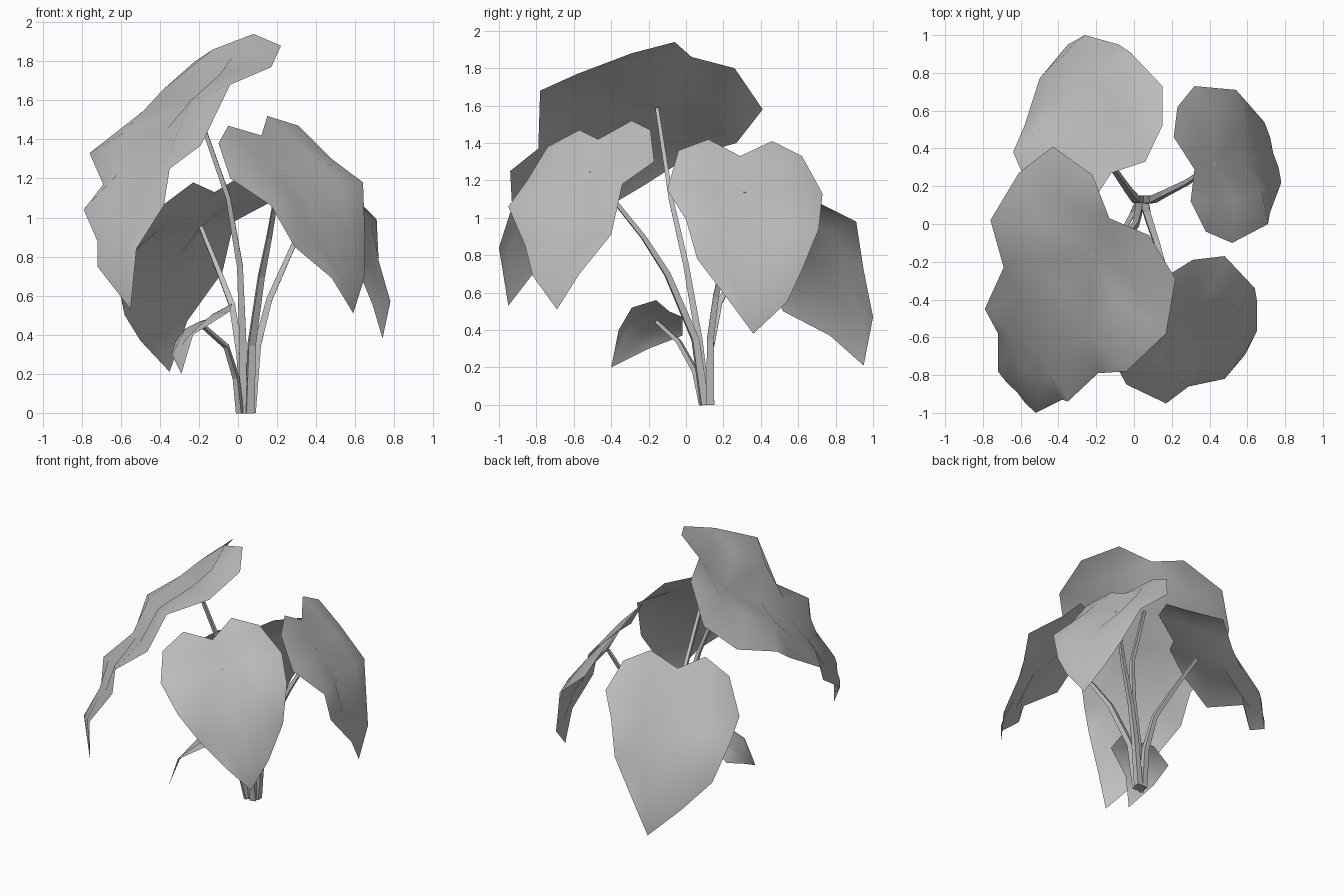
import bpy
import bmesh
from math import pi
from mathutils import Vector

default_cube = bpy.data.objects.get("Cube")
if default_cube:
    bpy.data.objects.remove(default_cube, do_unlink=True)

# One plain grey for the whole plant
GREY = (0.52, 0.52, 0.52, 1.0)
plant_grey = bpy.data.materials.new("plant_grey")
plant_grey.use_nodes = True
plant_grey.diffuse_color = GREY
plant_grey.node_tree.nodes["Principled BSDF"].inputs["Base Color"].default_value = GREY

# Puff of each half blade, as a share of its width, from the stalk joint to the tip
LOBE_PUFF = 0.08
BLADE_PUFF = (0.16, 0.1, 0.05)


def select_only(obj):
    bpy.ops.object.select_all(action="DESELECT")
    obj.select_set(True)
    bpy.context.view_layer.objects.active = obj


def heart_leaf(name, notch, tip, left_edge, right_edge):
    """Heart-shaped sheet: two puffed halves meeting in a valley along the midrib."""
    bm = bmesh.new()
    notch_vert, tip_vert = bm.verts.new(notch), bm.verts.new(tip)
    left_edge = [Vector(p) for p in left_edge]
    right_edge = [Vector(p) for p in right_edge]
    hub = 2 if len(left_edge) > 5 else 1

    # Midrib halfway between the rims, evened out along its length
    centres = [(a + b) / 2 for a, b in zip(left_edge, right_edge)][hub:]
    spine = centres[:]
    for i in range(1, len(centres) - 1):
        spine[i] = centres[i].lerp((centres[i - 1] + centres[i + 1]) / 2, 0.6)
    midrib = [bm.verts.new(c) for c in spine]

    # Direction of the upper side
    up = (left_edge[hub] - right_edge[hub]).cross(notch_vert.co - tip_vert.co).normalized()
    if up.z < 0:
        up.negate()

    for edge in (left_edge, right_edge):
        rim = [bm.verts.new(p) for p in edge]
        outer = rim[hub:]
        inner = []
        for i, (c, r) in enumerate(zip(midrib, outer)):
            puff = BLADE_PUFF[min(i, len(BLADE_PUFF) - 1)] * (c.co - r.co).length
            inner.append(bm.verts.new((c.co + r.co) / 2 + up * puff))
        # Lobe beside the notch, fanned around its own centre
        ring = [notch_vert, *rim[:hub + 1], inner[0], midrib[0]]
        middle = sum((v.co for v in ring), Vector()) / len(ring)
        reach = (midrib[0].co - outer[0].co).length
        lobe = bm.verts.new(middle + up * LOBE_PUFF * reach)
        for a, b in zip(ring, ring[1:] + ring[:1]):
            bm.faces.new((lobe, a, b))
        # Blade strips from midrib to rim, closing at the tip
        for near, far in ((midrib, inner), (inner, outer)):
            for i in range(len(near) - 1):
                bm.faces.new((near[i], far[i], far[i + 1], near[i + 1]))
            bm.faces.new((near[-1], far[-1], tip_vert))

    # Consistent winding, upper side outward
    bmesh.ops.recalc_face_normals(bm, faces=bm.faces[:])
    if sum(f.normal.dot(up) * f.calc_area() for f in bm.faces) < 0:
        bmesh.ops.reverse_faces(bm, faces=bm.faces[:])
    mesh = bpy.data.meshes.new(name)
    bm.to_mesh(mesh)
    bm.free()
    mesh.materials.append(plant_grey)
    leaf = bpy.data.objects.new(name, mesh)
    bpy.context.collection.objects.link(leaf)
    select_only(leaf)
    bpy.ops.object.shade_smooth()
    return spine[0]


def stem(name, path, thick=0.03, thin=0.013):
    """Tapered four-sided stalk swept along a path."""
    curve = bpy.data.curves.new(name, "CURVE")
    curve.dimensions = "3D"
    curve.bevel_depth = 1.0
    curve.bevel_resolution = 0
    curve.use_fill_caps = True
    spline = curve.splines.new("POLY")
    spline.points.add(len(path) - 1)
    for i, (point, place) in enumerate(zip(spline.points, path)):
        point.co = (*place, 1.0)
        point.radius = thick + (thin - thick) * i / (len(path) - 1)
        point.tilt = pi / 4
    curve.materials.append(plant_grey)
    stalk = bpy.data.objects.new(name, curve)
    bpy.context.collection.objects.link(stalk)
    select_only(stalk)
    bpy.ops.object.convert(target="MESH")
    bpy.ops.object.shade_flat()


# Tall broad leaf drooping to the front right
joint = heart_leaf(
    "tall_leaf", (-.13, .03, 1.86), (-.55, -.95, .53),
    [(.08, -.06, 1.94), (.22, -.29, 1.88), (.17, -.58, 1.77), (-.04, -.78, 1.68),
     (-.19, -.79, 1.37), (-.35, -.94, 1.25), (-.38, -.93, 1.06), (-.52, -1, .84)],
    [(-.22, .26, 1.8), (-.43, .41, 1.58), (-.61, .27, 1.4), (-.76, .02, 1.33),
     (-.69, -.23, 1.17), (-.79, -.45, 1.04), (-.72, -.58, .88), (-.72, -.78, .75)])
stem("tall_stem", [(.025, .11, 0), (.025, .07, .35), (.01, 0, .75),
                   (-.05, -.08, 1.1), joint])

# Front left leaf
joint = heart_leaf(
    "front_leaf", (.12, -.47, 1.42), (.59, -.69, .51),
    [(-.05, -.57, 1.47), (-.1, -.74, 1.38), (-.04, -.85, 1.2),
     (.17, -.95, 1.06), (.29, -.86, .85), (.48, -.82, .69)],
    [(.15, -.29, 1.52), (.31, -.19, 1.47), (.48, -.17, 1.3),
     (.64, -.34, 1.18), (.65, -.4, .91), (.65, -.57, .7)])
stem("front_stem", [(.06, .1, 0), (.07, .05, .35), (.12, -.1, .7),
                    (.16, -.23, .9), joint])

# Leaf on the left side
joint = heart_leaf(
    "left_leaf", (.32, .29, 1.33), (.74, .36, .38),
    [(.3, .12, 1.42), (.38, -.04, 1.36), (.52, -.1, 1.15),
     (.71, 0, .99), (.72, .06, .78), (.78, .22, .57)],
    [(.21, .46, 1.41), (.23, .62, 1.33), (.32, .73, 1.13),
     (.54, .71, .94), (.62, .62, .72), (.69, .54, .55)])
stem("left_stem", [(.07, .13, 0), (.1, .13, .35), (.16, .16, .58),
                   (.28, .22, .85), joint])

# Leaf at the back
joint = heart_leaf(
    "back_leaf", (-.12, .27, 1.13), (-.35, .95, .21),
    [(.06, .33, 1.24), (.15, .52, 1.21), (.15, .73, 1.07),
     (-.02, .91, .98), (-.08, .95, .72), (-.26, 1, .47)],
    [(-.23, .1, 1.18), (-.39, .05, 1.06), (-.53, .13, .83),
     (-.64, .38, .78), (-.58, .52, .5), (-.5, .77, .37)])
stem("back_stem", [(.03, .13, 0), (.01, .13, .3), (-.03, .18, .55),
                   (-.1, .28, .73), joint])

# Small young leaf low on the right
joint = heart_leaf(
    "small_leaf", (-.1, -.09, .5), (-.29, -.4, .2),
    [(-.03, -.16, .56), (-.04, -.29, .52), (-.23, -.36, .4)],
    [(-.19, -.02, .47), (-.32, -.02, .37), (-.34, -.2, .3)])
stem("small_stem", [(.01, .09, 0), (-.01, .05, .18), (-.06, -.04, .34), joint], thick=0.022)
